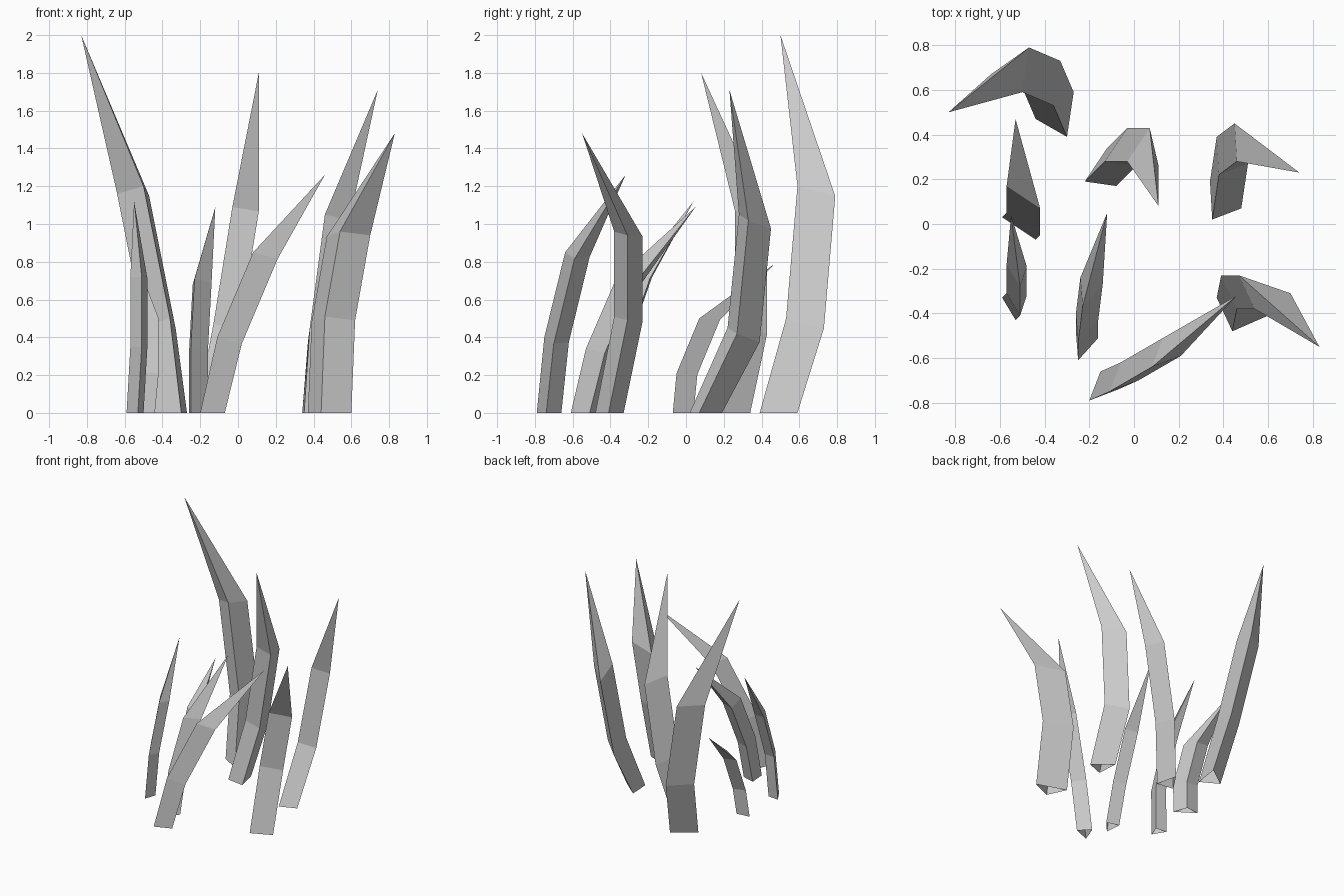
import bpy
import bmesh
from mathutils import Vector

default_cube = bpy.data.objects.get("Cube")
if default_cube:
    bpy.data.objects.remove(default_cube, do_unlink=True)

# One plain grey for every blade
grey = bpy.data.materials.new("pale_grey")
grey.use_nodes = True
colour = (0.6, 0.6, 0.6, 1.0)
grey.diffuse_color = colour
grey.node_tree.nodes["Principled BSDF"].inputs["Base Color"].default_value = colour


def make_blade(name, base, lower, upper, tip):
    """Three-sided blade: the base triangle is swept to two tilted rings, then to a point."""
    bm = bmesh.new()
    corners = [Vector((x, y, 0)) for x, y in base]
    lean = Vector((lower[0], lower[1], 0)) / lower[2]

    # Ground ring, then the lower and upper rings tipped along the lean
    rings = [[bm.verts.new(corner) for corner in corners]]
    for shift in (lower, upper):
        ring = []
        for corner in corners:
            drop = lean.dot(corner - corners[0])
            ring.append(bm.verts.new(corner + Vector(shift) - Vector((0, 0, drop))))
        rings.append(ring)

    # Side walls between neighbouring rings
    for below, above in zip(rings, rings[1:]):
        for i in range(3):
            j = (i + 1) % 3
            bm.faces.new((below[i], below[j], above[j], above[i]))

    # Pointed end
    point = bm.verts.new(tip)
    top_ring = rings[-1]
    for i in range(3):
        bm.faces.new((top_ring[i], top_ring[(i + 1) % 3], point))

    # Corners are listed counter-clockwise, so the walls face outward
    mesh = bpy.data.meshes.new(name)
    bm.to_mesh(mesh)
    bm.free()
    mesh.materials.append(grey)
    blade = bpy.data.objects.new(name, mesh)
    bpy.context.collection.objects.link(blade)
    return blade


# Back row of tall blades
make_blade("tall_back_right_blade",
           base=[(-.3, .39), (-.27, .59), (-.44, .47)],
           lower=(-.06, .14, .5), upper=(-.2, .2, 1.2),
           tip=(-.83, .5, 2))
make_blade("back_middle_blade",
           base=[(-.22, .19), (-.08, .17), (-.12, .34)],
           lower=(.09, .09, .47), upper=(.19, .09, 1.09),
           tip=(.11, .08, 1.8))
make_blade("back_left_blade",
           base=[(.35, .02), (.48, .07), (.34, .19)],
           lower=(.03, .2, .45), upper=(.11, .26, 1.05),
           tip=(.74, .23, 1.71))

# Front row of leaning blades
make_blade("front_left_blade",
           base=[(.44, -.48), (.6, -.41), (.37, -.33)],
           lower=(.02, .1, .51), upper=(.1, .1, .96),
           tip=(.83, -.55, 1.48))
make_blade("front_middle_blade",
           base=[(-.2, -.79), (-.07, -.74), (-.15, -.66)],
           lower=(.09, .04, .4), upper=(.28, .15, .85),
           tip=(.46, -.32, 1.26))

# Slim and short blades
make_blade("slim_middle_blade",
           base=[(-.25, -.61), (-.16, -.51), (-.26, -.48)],
           lower=(0, .08, .34), upper=(.02, .24, .71),
           tip=(-.12, .05, 1.09))
make_blade("slim_right_blade",
           base=[(-.53, -.43), (-.5, -.34), (-.59, -.33)],
           lower=(.02, .02, .35), upper=(.02, .15, .72),
           tip=(-.55, .04, 1.12))
make_blade("short_right_blade",
           base=[(-.44, -.07), (-.48, .04), (-.59, .03)],
           lower=(.02, .02, .21), upper=(.02, .14, .5),
           tip=(-.53, .47, .79))
